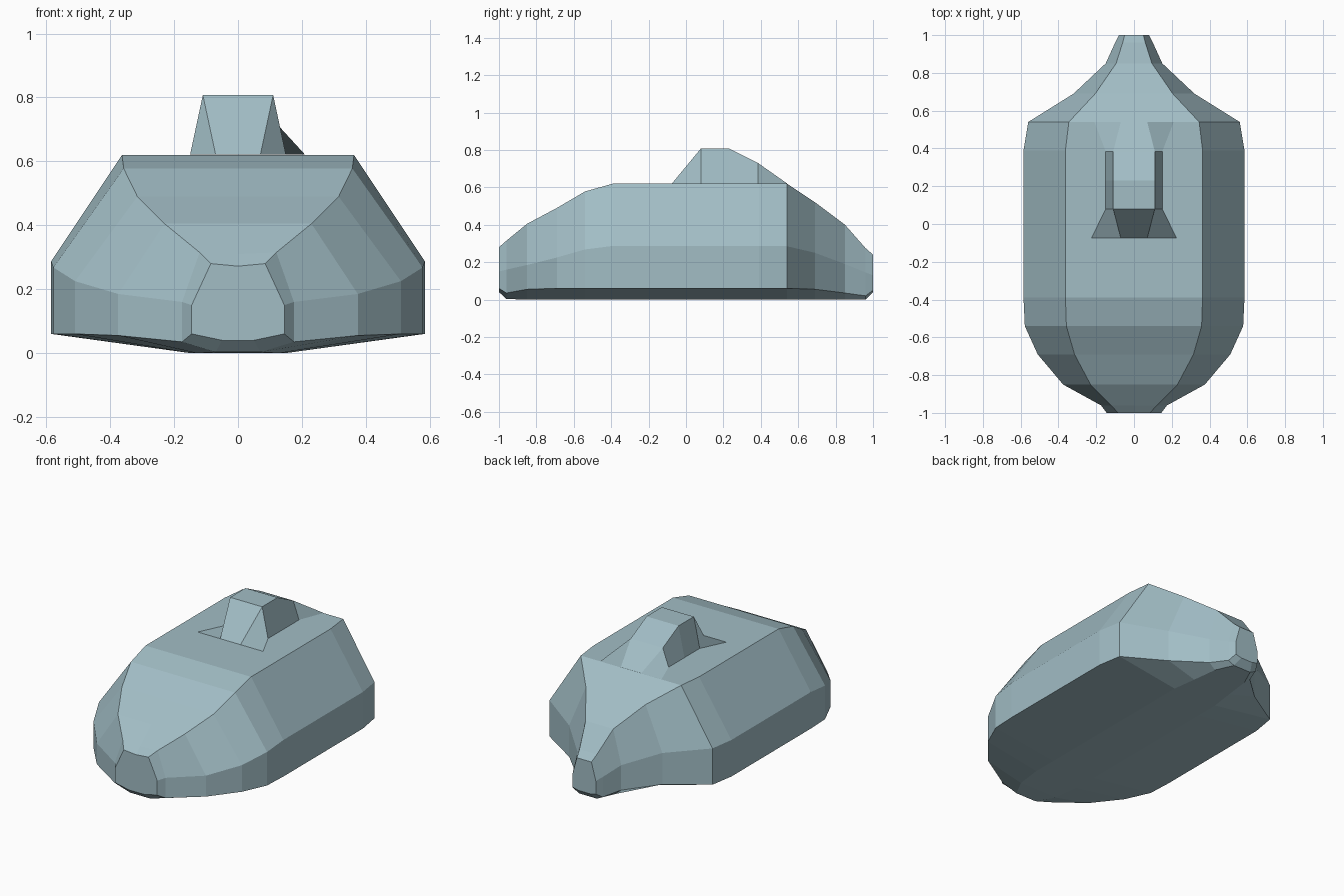
import bpy, bmesh

if "Cube" in bpy.data.objects:
    bpy.data.objects.remove(bpy.data.objects["Cube"])

# Blue-grey paint shared by both parts
paint = bpy.data.materials.new("blue_grey_paint")
paint.diffuse_color = (.36, .51, .56, 1)
paint.use_nodes = True
paint.node_tree.nodes["Principled BSDF"].inputs["Base Color"].default_value = paint.diffuse_color


def finish(bm, name):
    bmesh.ops.recalc_face_normals(bm, faces=bm.faces)
    mesh = bpy.data.meshes.new(name)
    bm.to_mesh(mesh)
    bm.free()
    mesh.materials.append(paint)
    obj = bpy.data.objects.new(name, mesh)
    bpy.context.collection.objects.link(obj)
    return obj


# Hull stations: y, bottom (w, z), lower edge z, belt (w, z), roof edge (w, z), roof centre z
stations = [
    (-1.00, .05, .04, .06, .145, .15, .085, .28, .272),
    (-.96, .07, .003, .035, .175, .16, .12, .315, .31),
    (-.85, .13, 0, .055, .375, .185, .23, .405, .405),
    (-.69, .15, 0, .06, .51, .225, .315, .49, .49),
    (-.54, .15, 0, .06, .578, .268, .358, .578, .578),
    (-.39, .15, 0, .06, .585, .287, .363, .62, .62),
    (.39, .15, 0, .06, .585, .287, .363, .62, .62),
    (.54, .15, 0, .06, .56, .285, .345, .62, .62),
    (.69, .13, 0, .055, .32, .25, .205, .52, .52),
    (.85, .11, 0, .035, .15, .19, .095, .40, .40),
    (.96, .06, 0, .02, .10, .145, .06, .275, .275),
    (1.00, .04, .04, .05, .08, .13, .05, .24, .24),
]
bm = bmesh.new()
rings = []
for y, bw, bz, lz, w, wz, tw, tz, cz in stations:
    half = [(bw, bz), (w, lz), (w, wz), (tw, tz)]
    loop = half + [(0, cz)] + [(-x, z) for x, z in reversed(half)]
    rings.append([bm.verts.new((x, y, z)) for x, z in loop])
n = len(rings[0])
for a, b in zip(rings, rings[1:]):
    for i in range(n):
        j = (i + 1) % n
        bm.faces.new((a[i], a[j], b[j], b[i]))
bm.faces.new(rings[0])
bm.faces.new(rings[-1])
finish(bm, "hull")

# Cabin stations: y, base half width, roof half width, roof height
DECK = .621
cabin = [
    (-.075, .225, .07, DECK),
    (.08, .15, .11, .808),
    (.23, .15, .11, .808),
    (.385, .15, .11, .73),
    (.54, .21, .07, DECK),
]
bm = bmesh.new()
rows = []
for y, bw, tw, tz in cabin:
    rows.append([bm.verts.new(p) for p in (
        (-bw, y, DECK), (-tw, y, tz), (tw, y, tz), (bw, y, DECK))])
for k, (a, b) in enumerate(zip(rows, rows[1:])):
    bm.faces.new((a[1], a[2], b[2], b[1]))
    for base, top in ((0, 1), (3, 2)):
        # twisted flare quads; the first corner picks the fold direction
        if k == 0 or (k == 3 and base == 3):
            bm.faces.new((a[top], a[base], b[base], b[top]))
        else:
            bm.faces.new((a[base], a[top], b[top], b[base]))
finish(bm, "cabin")
